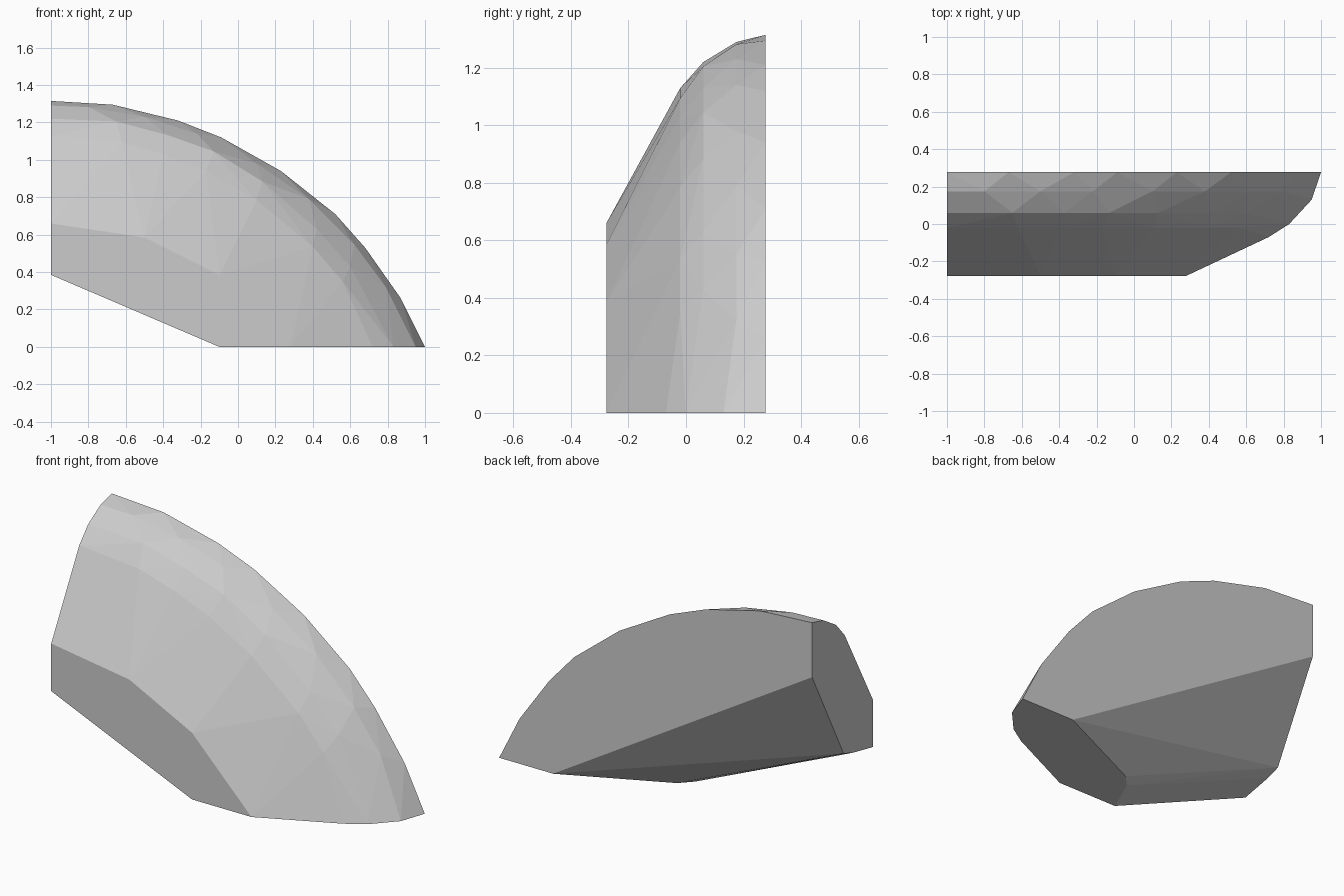
import bpy
import bmesh

if "Cube" in bpy.data.objects:
    bpy.data.objects.remove(bpy.data.objects["Cube"])

# Single stone colour
stone = bpy.data.materials.new("light grey stone")
stone.diffuse_color = (0.6, 0.6, 0.6, 1.0)
stone.use_nodes = True
stone.node_tree.nodes["Principled BSDF"].inputs["Base Color"].default_value = stone.diffuse_color

HALF = 0.277  # half the slab thickness


def at_y(y, pairs):
    """Put a list of (x, z) outline points at one depth."""
    return [(x, y, z) for x, z in pairs]


# Back rim: the large arc and the chopped lower corners
points = at_y(HALF, [(-1, 1.315), (-0.67, 1.295), (-0.32, 1.21), (-0.09, 1.12),
                     (0.23, 0.94), (0.52, 0.71), (0.68, 0.53), (0.87, 0.26),
                     (1, 0), (0.655, 0), (-1, 1.0)])

# Rounded shoulder: three irregular rings of facets
points += at_y(0.175, [(-1, 1.29), (-0.8, 1.282), (-0.5, 1.23), (-0.22, 1.14),
                       (0.1, 0.98), (0.38, 0.79), (0.62, 0.55), (0.79, 0.32)])
points += at_y(0.06, [(-1, 1.22), (-0.65, 1.205), (-0.37, 1.13), (-0.13, 1.045),
                      (0.13, 0.885), (0.42, 0.63), (0.6, 0.43), (0.76, 0.19)])
points += at_y(-0.02, [(-1, 1.13), (-0.62, 1.095), (-0.4, 1.03), (-0.17, 0.94),
                       (0.1, 0.785), (0.4, 0.535), (0.56, 0.35)])

# Flat front face
points += at_y(-HALF, [(-1, 0.385), (-1, 0.66), (-0.5, 0.585), (-0.1, 0.385),
                       (0.28, 0), (-0.1, 0)])

# Flat base and the lower edge of the left end
points += [(0.95, 0.13, 0), (0.83, 0, 0), (0.72, -0.07, 0), (0.057, 0, 0), (-0.01, -0.07, 0),
           (-1, -0.01, 0.45), (-1, -0.09, 0.423)]

# Wrap the points in a convex faceted shell
bm = bmesh.new()
for p in points:
    bm.verts.new(p)
hull = bmesh.ops.convex_hull(bm, input=bm.verts)
loose = [v for v in bm.verts if not v.link_faces]
bmesh.ops.delete(bm, geom=loose, context='VERTS')
bmesh.ops.dissolve_limit(bm, angle_limit=0.01, verts=bm.verts, edges=bm.edges)
bmesh.ops.recalc_face_normals(bm, faces=bm.faces)

mesh = bpy.data.meshes.new("rock_fragment")
bm.to_mesh(mesh)
bm.free()
mesh.materials.append(stone)
rock = bpy.data.objects.new("rock_fragment", mesh)
bpy.context.collection.objects.link(rock)
